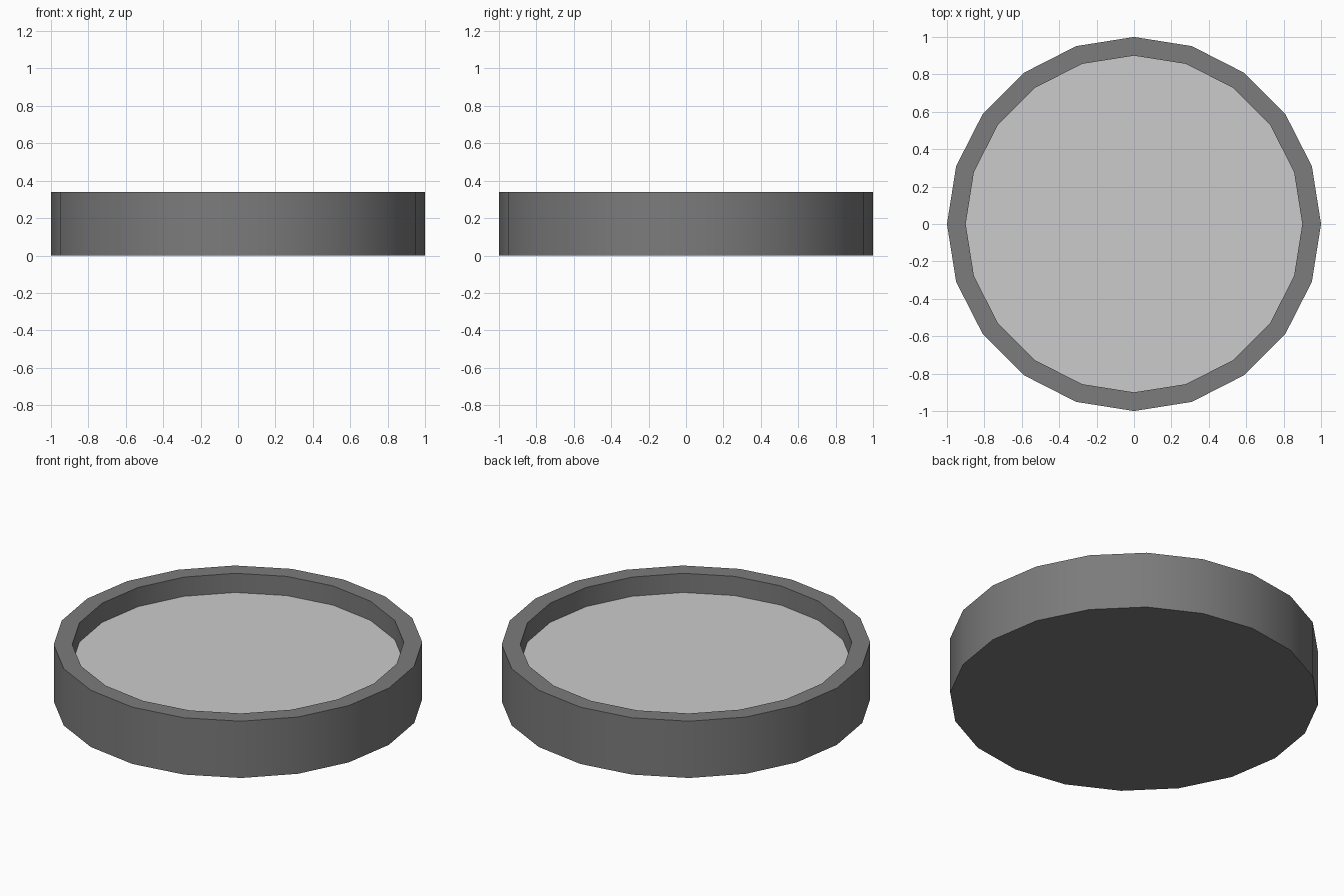
import bpy, bmesh
from math import cos, sin, pi

if "Cube" in bpy.data.objects:
    bpy.data.objects.remove(bpy.data.objects["Cube"])

SIDES = 20
HEIGHT, FLOOR, INNER = 0.34, 0.225, 0.9


def ring(bm, r, z):
    return [bm.verts.new((r * cos(2 * pi * i / SIDES), r * sin(2 * pi * i / SIDES), z))
            for i in range(SIDES)]


def bridge(bm, a, b):
    for i in range(SIDES):
        j = (i + 1) % SIDES
        bm.faces.new((a[i], a[j], b[j], b[i]))


def finish(bm, name, grey):
    mesh = bpy.data.meshes.new(name)
    bm.to_mesh(mesh)
    bm.free()
    obj = bpy.data.objects.new(name, mesh)
    bpy.context.collection.objects.link(obj)
    mat = bpy.data.materials.new(name + "_grey")
    mat.diffuse_color = (grey, grey, grey, 1)
    mat.use_nodes = True
    mat.node_tree.nodes["Principled BSDF"].inputs["Base Color"].default_value = mat.diffuse_color
    mesh.materials.append(mat)
    bpy.ops.object.select_all(action='DESELECT')
    obj.select_set(True)
    bpy.context.view_layer.objects.active = obj
    bpy.ops.object.shade_smooth_by_angle()


# Dark casing: closed base, outer wall, rim and inner wall
bm = bmesh.new()
rings = [ring(bm, 1, 0), ring(bm, 1, HEIGHT), ring(bm, INNER, HEIGHT), ring(bm, INNER, FLOOR)]
for a, b in zip(rings, rings[1:]):
    bridge(bm, a, b)
bm.faces.new(rings[0][::-1])
finish(bm, "casing", 0.2)

# Light recessed floor
bm = bmesh.new()
bm.faces.new(ring(bm, INNER, FLOOR))
finish(bm, "recessed_floor", 0.8)
